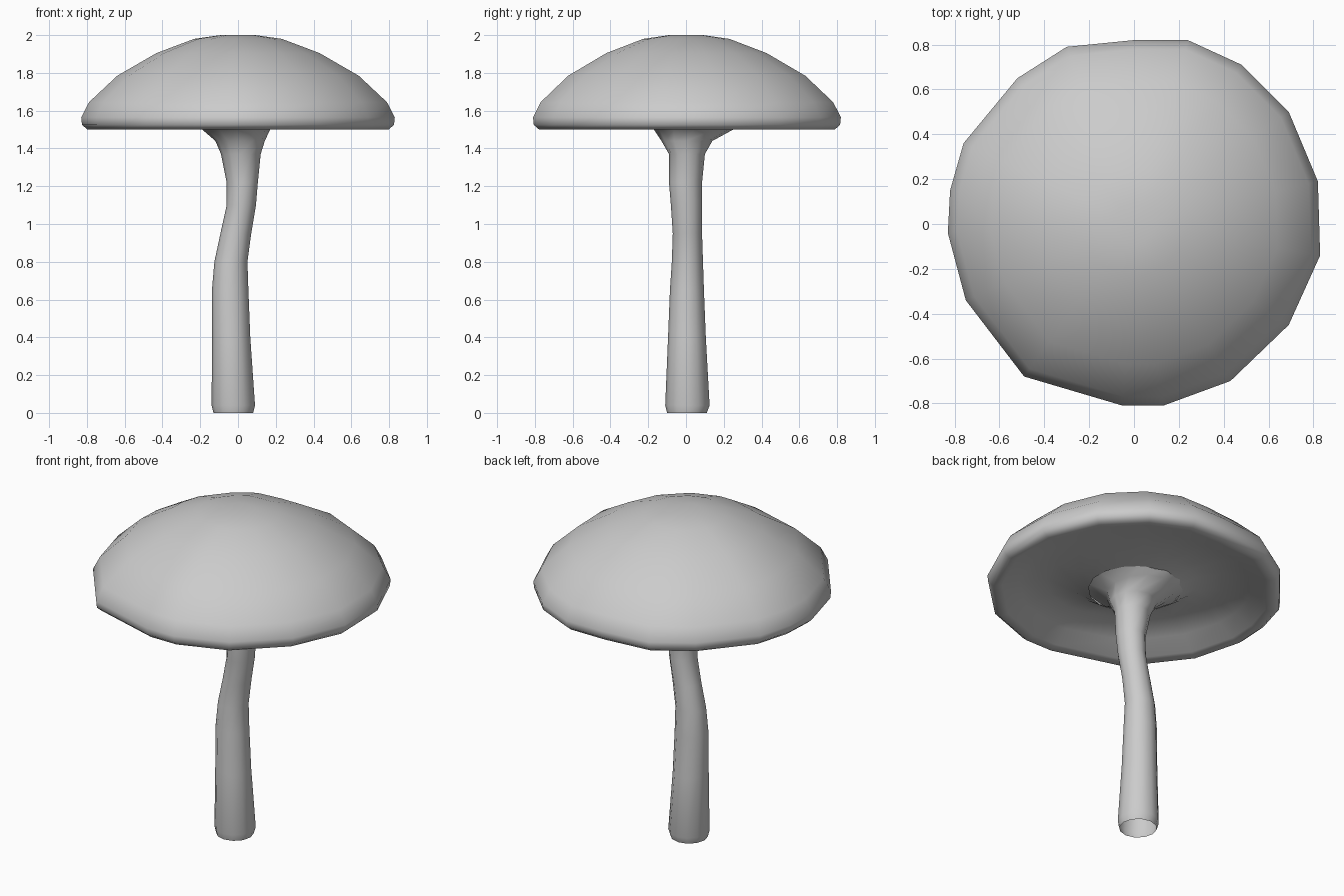
import bpy, bmesh
from math import sin, cos, pi, atan2


def loft(name, rings, close_last=None):
    """Skin a list of equal-length point rings into one smooth object."""
    bm = bmesh.new()
    loops = [[bm.verts.new(p) for p in ring] for ring in rings]
    n = len(loops[0])
    for a, b in zip(loops, loops[1:]):
        for i in range(n):
            j = (i + 1) % n
            bm.faces.new((a[i], a[j], b[j], b[i]))
    if close_last:
        tip = bm.verts.new(close_last)
        for i in range(n):
            bm.faces.new((loops[-1][i], loops[-1][(i + 1) % n], tip))
    for f in bm.faces:
        f.smooth = True
    mesh = bpy.data.meshes.new(name)
    bm.to_mesh(mesh)
    bm.free()
    obj = bpy.data.objects.new(name, mesh)
    bpy.context.collection.objects.link(obj)
    return obj


# Cap: irregular outline swept through a domed profile, hollow underneath
outline = [(0.83, -0.14), (0.82, 0.19), (0.69, 0.50), (0.48, 0.71), (0.24, 0.82),
           (0.0, 0.82), (-0.30, 0.79), (-0.52, 0.65), (-0.76, 0.36), (-0.82, 0.15),
           (-0.83, -0.04), (-0.75, -0.34), (-0.49, -0.68), (-0.05, -0.81),
           (0.13, -0.81), (0.43, -0.70), (0.69, -0.45)]
# scale, height, extra hollow on the front left side
profile = [(0.31, 1.53, 0.0), (0.42, 1.535, 0.07), (0.60, 1.53, 0.10),
           (0.78, 1.52, 0.06), (0.90, 1.505, 0.01), (0.96, 1.50, 0.0),
           (0.995, 1.525, 0.0), (1.0, 1.565, 0.0), (0.95, 1.645, 0.0),
           (0.77, 1.785, 0.0), (0.52, 1.905, 0.0), (0.28, 1.98, 0.0), (0.11, 2.0, 0.0)]


def cap_point(x, y, s, z, hollow):
    lift = 0.5 - 0.5 * cos(atan2(y, x) - pi / 4)
    return (x * s, y * s, z + hollow * lift)


loft("mushroom_cap", [[cap_point(x, y, *p) for x, y in outline] for p in profile],
     (0, 0, 2.0))

# Stem: bent open tube flaring into the cap (z, x min, x max, y min, y max)
sections = [(0.0, -0.13, 0.08, -0.10, 0.11), (0.04, -0.14, 0.09, -0.11, 0.125),
            (0.40, -0.137, 0.065, -0.095, 0.105), (0.65, -0.138, 0.055, -0.085, 0.095),
            (0.80, -0.125, 0.05, -0.075, 0.09), (0.95, -0.093, 0.07, -0.07, 0.085),
            (1.10, -0.06, 0.095, -0.08, 0.085), (1.22, -0.06, 0.105, -0.09, 0.085),
            (1.37, -0.09, 0.12, -0.09, 0.10), (1.44, -0.12, 0.142, -0.13, 0.14),
            (1.50, -0.19, 0.17, -0.17, 0.25), (1.54, -0.27, 0.27, -0.26, 0.28)]
SIDES = 12
loft("mushroom_stem", [[((x0 + x1) / 2 + (x1 - x0) / 2 * cos(2 * pi * i / SIDES),
                         (y0 + y1) / 2 + (y1 - y0) / 2 * sin(2 * pi * i / SIDES), z)
                        for i in range(SIDES)] for z, x0, x1, y0, y1 in sections])
